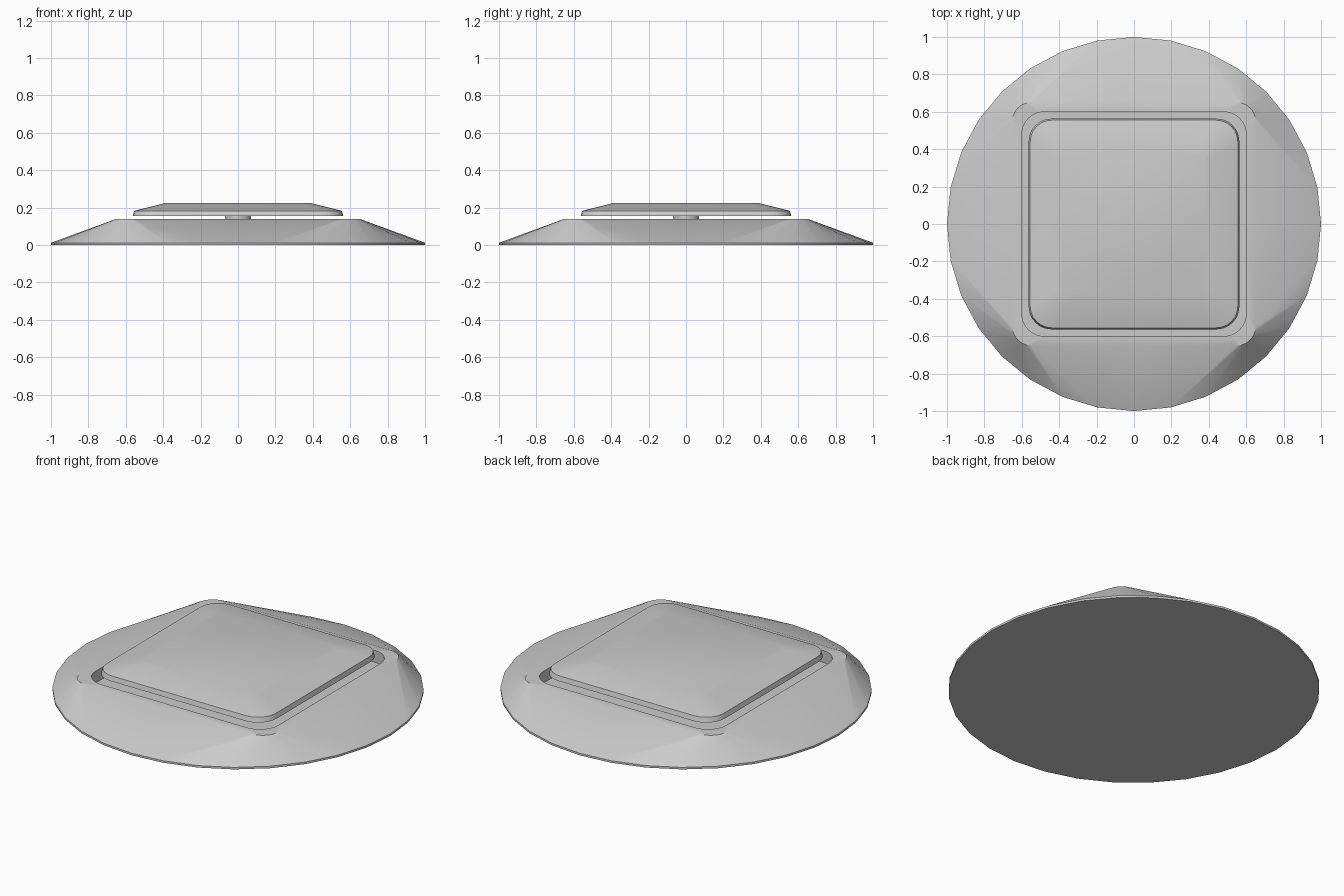
import bpy, bmesh
from math import sin, cos, pi, radians

if "Cube" in bpy.data.objects:
    bpy.data.objects.remove(bpy.data.objects["Cube"])

QUAD = 8  # points per quarter turn


def circle(radius, z):
    n = QUAD * 4
    return [(radius * cos(2 * pi * i / n), radius * sin(2 * pi * i / n), z) for i in range(n)]


def rounded_square(half, r, z):
    # each quarter: side midpoint, then seven points round the corner
    quarter = [(half, 0)]
    for i in range(QUAD - 1):
        a = pi / 2 * i / (QUAD - 2)
        quarter.append((half - r + r * cos(a), half - r + r * sin(a)))
    points = []
    for q in range(4):
        c, s = (1, 0, -1, 0)[q], (0, 1, 0, -1)[q]
        points += [(x * c - y * s, x * s + y * c, z) for x, y in quarter]
    return points


def loft(name, rings, angle=30):
    bm = bmesh.new()
    loops = [[bm.verts.new(p) for p in ring] for ring in rings]
    for low, high in zip(loops, loops[1:]):
        n = len(low)
        for i in range(n):
            j = (i + 1) % n
            bm.faces.new((low[i], low[j], high[j], high[i]))
    bm.faces.new(loops[0][::-1])
    bm.faces.new(loops[-1])
    bmesh.ops.recalc_face_normals(bm, faces=bm.faces)
    mesh = bpy.data.meshes.new(name)
    bm.to_mesh(mesh)
    bm.free()
    obj = bpy.data.objects.new(name, mesh)
    bpy.context.collection.objects.link(obj)
    bpy.ops.object.select_all(action='DESELECT')
    obj.select_set(True)
    bpy.context.view_layer.objects.active = obj
    bpy.ops.object.shade_smooth_by_angle(angle=radians(angle))
    return obj


# Round base rising to a square rim, with a square recess
loft("base", [
    circle(1.0, 0.0),
    circle(1.0, 0.012),
    rounded_square(0.65, 0.10, 0.14),
    rounded_square(0.60, 0.12, 0.14),
    rounded_square(0.60, 0.12, 0.07),
])

# Short post holding the plate above the recess
loft("post", [circle(0.07, 0.07), circle(0.07, 0.156)])

# Floating square plate with a bevelled top
loft("plate", [
    rounded_square(0.563, 0.12, 0.155),
    rounded_square(0.555, 0.115, 0.183),
    rounded_square(0.39, 0.06, 0.224),
])
